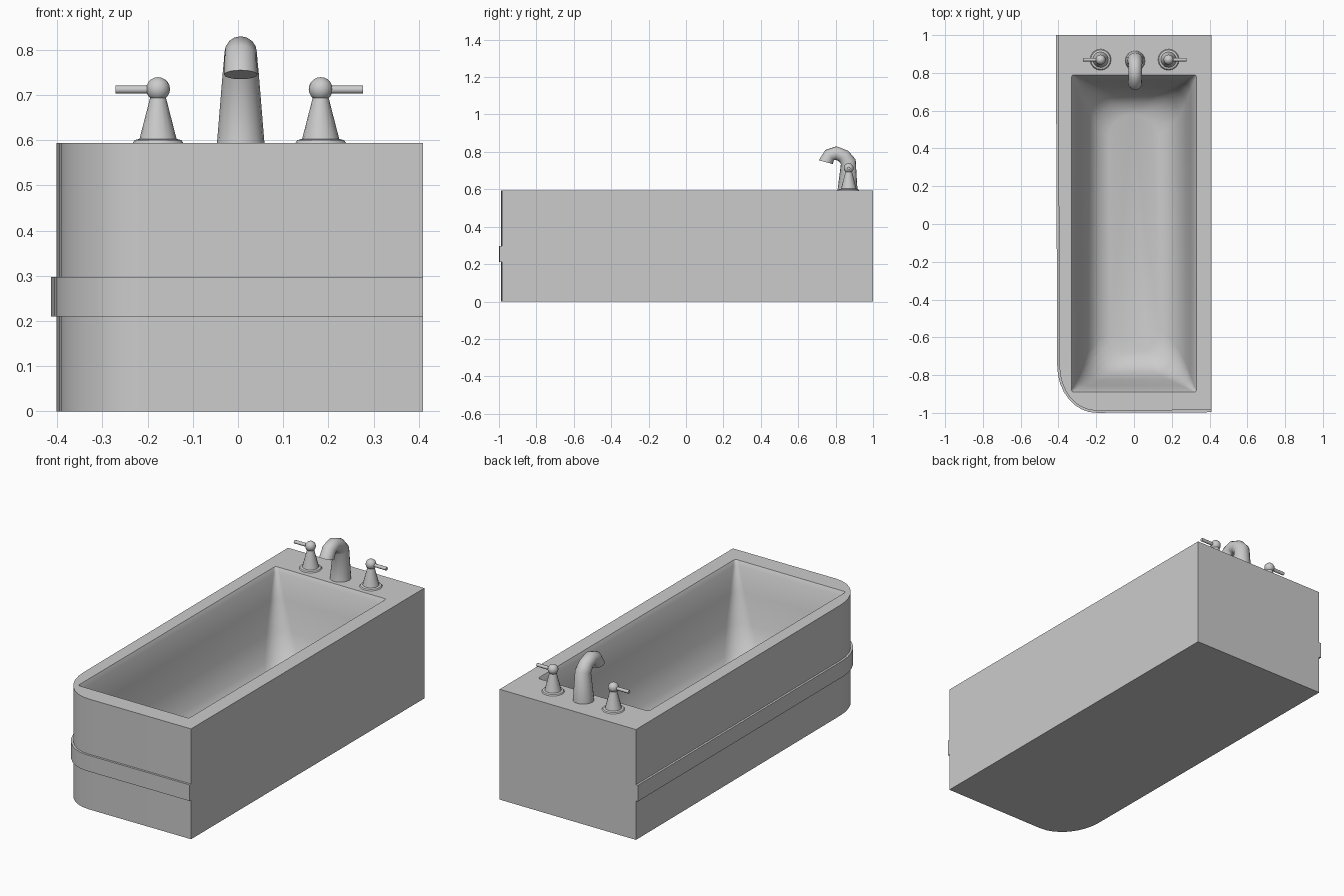
import bpy, bmesh, math
from mathutils import Vector

if "Cube" in bpy.data.objects:
    bpy.data.objects.remove(bpy.data.objects["Cube"])

TOP = 0.594


def finish(name, bm, angle=40):
    bmesh.ops.recalc_face_normals(bm, faces=bm.faces)
    me = bpy.data.meshes.new(name)
    bm.to_mesh(me)
    bm.free()
    ob = bpy.data.objects.new(name, me)
    bpy.context.collection.objects.link(ob)
    bpy.ops.object.select_all(action='DESELECT')
    ob.select_set(True)
    bpy.context.view_layer.objects.active = ob
    bpy.ops.object.shade_smooth_by_angle(angle=math.radians(angle))
    return ob


def bridge(bm, a, b, closed=True):
    n = len(a)
    for i in range(n if closed else n - 1):
        j = (i + 1) % n
        bm.faces.new((a[i], a[j], b[j], b[i]))


def loft(bm, rings, cap_start=True, cap_end=True):
    vs = [[bm.verts.new(p) for p in r] for r in rings]
    for a, b in zip(vs, vs[1:]):
        bridge(bm, a, b)
    if cap_start:
        bm.faces.new(vs[0])
    if cap_end:
        bm.faces.new(vs[-1])
    return vs


def loop_edges(bm, loop):
    return [bm.edges.get((loop[i], loop[i - 1])) for i in range(len(loop))]


def rounded_rect(x0, x1, y0, y1, r, z, n=6):
    pts = []
    for k, (cx, cy) in enumerate([(x1 - r, y1 - r), (x0 + r, y1 - r),
                                  (x0 + r, y0 + r), (x1 - r, y0 + r)]):
        for i in range(n + 1):
            a = math.pi / 2 * (k + i / n)
            pts.append((cx + r * math.cos(a), cy + r * math.sin(a), z))
    return pts


# Plan outline of the exposed left and front sides, with one rounded corner
def skirt(off):
    cx, cy, rx, ry = -0.20, -0.75, 0.195 + off, 0.238 + off
    pts = [(-0.402 - off, 1.0)]
    for i in range(9):
        a = math.pi + math.pi / 2 * i / 8
        pts.append((cx + rx * math.cos(a), cy + ry * math.sin(a)))
    pts.append((0.41, -0.985 - off))
    return pts


# Tub body: outer shell, flat rim and lofted basin
bm = bmesh.new()
outline = skirt(0) + [(0.41, 1.0)]
shell = loft(bm, [[(x, y, z) for x, y in outline] for z in (0, TOP)], True, False)
basin = [rounded_rect(-0.33 + i, 0.33 - i, -0.89 + e, 0.79 - e, r, z) for i, e, r, z in [
    (0, 0, 0.012, TOP), (0.012, 0.012, 0.02, 0.57), (0.03, 0.035, 0.05, 0.45),
    (0.055, 0.065, 0.09, 0.30), (0.09, 0.10, 0.12, 0.18),
    (0.14, 0.15, 0.13, 0.12), (0.20, 0.21, 0.12, 0.10)]]
inner = loft(bm, basin, False, True)
bmesh.ops.triangle_fill(bm, use_beauty=True,
                        edges=loop_edges(bm, shell[1]) + loop_edges(bm, inner[0]))
finish("tub_body", bm)

# Raised band around the exposed sides
bm = bmesh.new()
a, b = skirt(-0.004), skirt(0.0115)
cols = [[[bm.verts.new((x, y, z)) for x, y in p] for p, z in
         [(a, 0.21), (b, 0.21), (b, 0.297), (a, 0.297)]]][0]
for i in range(4):
    bridge(bm, cols[i], cols[(i + 1) % 4], False)
for end in (0, -1):
    bm.faces.new([c[end] for c in cols])
finish("tub_band", bm)

# Spout: rings between back and front outline points of the side profile
bm = bmesh.new()
rings = []
for (oy, oz), (iy, iz), w in [
        ((0.917, TOP), (0.81, TOP), 0.0525), ((0.907, 0.76), (0.828, 0.735), 0.040),
        ((0.868, 0.805), (0.815, 0.752), 0.037), ((0.805, 0.83), (0.80, 0.757), 0.036),
        ((0.745, 0.81), (0.79, 0.755), 0.036), ((0.71, 0.755), (0.785, 0.735), 0.037)]:
    o, n = Vector((0.006, oy, oz)), Vector((0.006, iy, iz))
    rings.append([(o + n) / 2 + (o - n) / 2 * math.cos(t) + Vector((w * math.sin(t), 0, 0))
                  for t in [math.tau * k / 16 for k in range(16)]])
loft(bm, rings)
finish("spout", bm, 50)


# Tap handles: flange and cone, ball, lever
def circle(r, z, n=16):
    return [(r * math.cos(math.tau * k / n), r * math.sin(math.tau * k / n), z) for k in range(n)]


for side, name in ((-1, "left_handle"), (1, "right_handle")):
    bm = bmesh.new()
    loft(bm, [circle(r, z) for r, z in [(0.056, TOP), (0.052, 0.60), (0.041, 0.603), (0.016, 0.70)]])
    for v in bmesh.ops.create_uvsphere(bm, u_segments=16, v_segments=10, radius=0.0265)["verts"]:
        v.co.z += 0.713
    loft(bm, [[(side * x, p[0], p[1] + 0.712) for p in circle(0.009, 0, 12)] for x in (0.0, 0.094)])
    ob = finish(name, bm)
    ob.location = (0.003 + side * 0.18, 0.87, 0)
